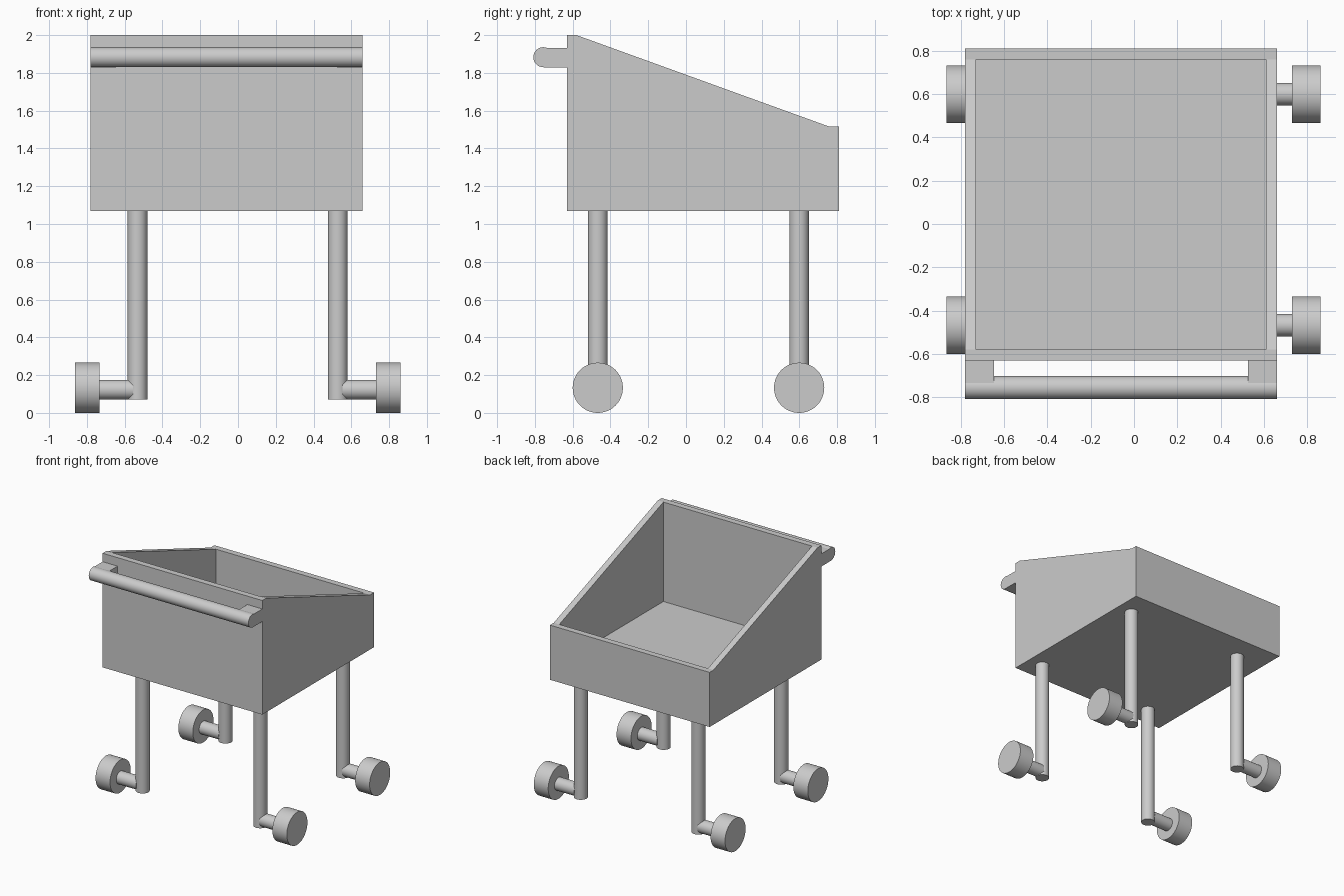
import bpy, bmesh
from mathutils import Matrix, Vector
from math import radians

cube = bpy.data.objects.get("Cube")
if cube:
    bpy.data.objects.remove(cube, do_unlink=True)

# One plain grey for the whole cart
GREY = (0.6, 0.6, 0.6, 1)
grey = bpy.data.materials.new("plain grey")
grey.use_nodes = True
grey.diffuse_color = GREY
grey.node_tree.nodes["Principled BSDF"].inputs["Base Color"].default_value = GREY


def add_object(name, bm):
    bmesh.ops.recalc_face_normals(bm, faces=bm.faces)
    mesh = bpy.data.meshes.new(name)
    bm.to_mesh(mesh)
    bm.free()
    mesh.materials.append(grey)
    obj = bpy.data.objects.new(name, mesh)
    bpy.context.collection.objects.link(obj)
    return obj


def box(name, low, high):
    low, high = Vector(low), Vector(high)
    bm = bmesh.new()
    bmesh.ops.create_cube(bm, size=1, matrix=Matrix.Translation((low + high) / 2)
                          @ Matrix.Diagonal((*(high - low), 1)))
    return add_object(name, bm)


def rod(name, start, end, radius):
    start, end = Vector(start), Vector(end)
    axis = end - start
    turn = axis.to_track_quat('Z', 'Y').to_matrix().to_4x4()
    bm = bmesh.new()
    bmesh.ops.create_cone(bm, cap_ends=True, segments=48, radius1=radius,
                          radius2=radius, depth=axis.length,
                          matrix=Matrix.Translation((start + end) / 2) @ turn)
    obj = add_object(name, bm)
    bpy.ops.object.select_all(action='DESELECT')
    obj.select_set(True)
    bpy.context.view_layer.objects.active = obj
    bpy.ops.object.shade_smooth_by_angle(angle=radians(35))
    return obj


LEFT, RIGHT = 0.66, -0.78
FRONT, BACK = -0.63, 0.81
BOTTOM, FLOOR, WALL = 1.07, 1.19, 0.05

# Basket: sloping side profile extruded across, then hollowed
profile = [(FRONT, BOTTOM), (BACK, BOTTOM), (BACK, 1.515),
           (BACK - WALL, 1.515), (FRONT + WALL, 2), (FRONT, 2)]
bm = bmesh.new()
side = bm.faces.new([bm.verts.new((RIGHT, y, z)) for y, z in profile])
grown = bmesh.ops.extrude_face_region(bm, geom=[side])["geom"]
bmesh.ops.translate(bm, vec=(LEFT - RIGHT, 0, 0),
                    verts=[g for g in grown if isinstance(g, bmesh.types.BMVert)])
basket = add_object("basket", bm)

hollow = box("basket_hollow_cutter", (RIGHT + WALL, FRONT + WALL, FLOOR),
             (LEFT - WALL, BACK - WALL, 2.5))
hollow.hide_render = True
cut = basket.modifiers.new("hollow", 'BOOLEAN')
cut.operation = 'DIFFERENCE'
cut.solver = 'EXACT'
cut.object = hollow
bpy.context.view_layer.objects.active = basket
bpy.ops.object.modifier_apply(modifier=cut.name)
bpy.data.objects.remove(hollow, do_unlink=True)

# Handle bar and its two brackets
rod("handle_bar", (RIGHT, -0.755, 1.883), (LEFT, -0.755, 1.883), 0.053)
for name, x in (("right", RIGHT), ("left", LEFT - 0.135)):
    box(name + "_handle_bracket", (x, -0.755, 1.828), (x + 0.135, FRONT, 1.931))

# Legs with outward axles and wheels
MIDDLE = -0.002
for side_name, s in (("left", 1), ("right", -1)):
    for end_name, y in (("front", -0.467), ("back", 0.599)):
        tag = f"{end_name}_{side_name}_"
        leg_x, axle_x, wheel_in, wheel_out = (
            MIDDLE + s * d for d in (0.53, 0.555, 0.732, 0.862))
        rod(tag + "leg", (leg_x, y, 0.07), (leg_x, y, BOTTOM), 0.052)
        rod(tag + "axle", (axle_x, y, 0.123), (wheel_in, y, 0.123), 0.052)
        rod(tag + "wheel", (wheel_in, y, 0.133), (wheel_out, y, 0.133), 0.133)
